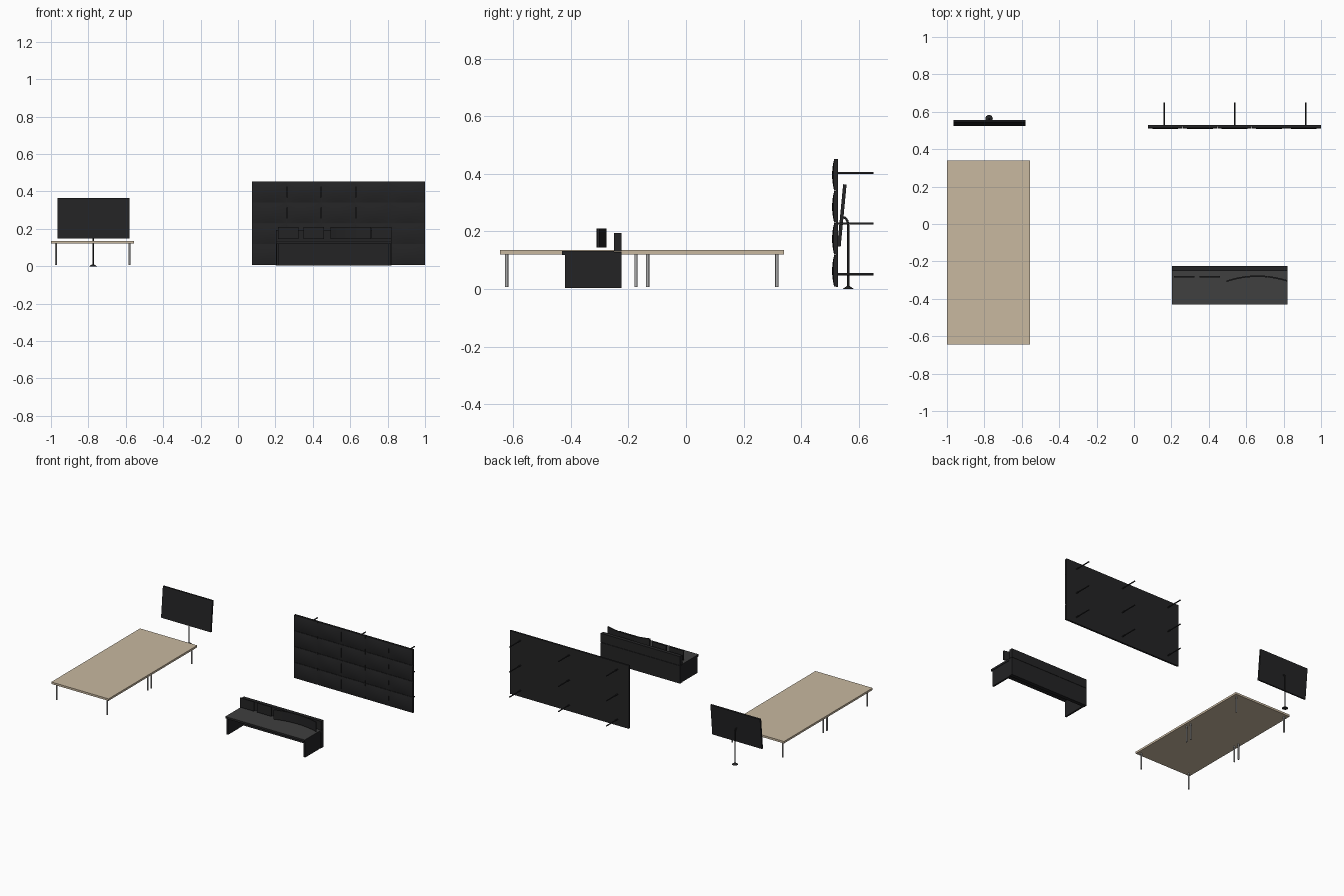
import bpy, bmesh, math
from mathutils import Vector

if "Cube" in bpy.data.objects:
    bpy.data.objects.remove(bpy.data.objects["Cube"])


def material(name, rgb):
    m = bpy.data.materials.new(name)
    m.diffuse_color = (*rgb, 1)
    m.use_nodes = True
    m.node_tree.nodes["Principled BSDF"].inputs["Base Color"].default_value = m.diffuse_color
    return m


BLACK = material("soft black", (0.017, 0.017, 0.018))
GREY = material("dark grey", (0.05, 0.05, 0.05))
WOOD = material("pale wood", (0.58, 0.48, 0.35))
STEEL = material("brushed steel", (0.40, 0.40, 0.40))


def finish(name, bm, mats, smooth=False):
    bmesh.ops.recalc_face_normals(bm, faces=bm.faces)
    me = bpy.data.meshes.new(name)
    bm.to_mesh(me)
    bm.free()
    ob = bpy.data.objects.new(name, me)
    bpy.context.collection.objects.link(ob)
    for m in mats:
        me.materials.append(m)
    if smooth:
        bpy.ops.object.select_all(action='DESELECT')
        ob.select_set(True)
        bpy.context.view_layer.objects.active = ob
        bpy.ops.object.shade_smooth_by_angle(angle=math.radians(40))
    return ob


def box(name, x, y, z, mat):
    bm = bmesh.new()
    bmesh.ops.create_cube(bm, size=1)
    for v in bm.verts:
        v.co = Vector([(a + b) / 2 + c * (b - a) for c, (a, b) in zip(v.co, (x, y, z))])
    return finish(name, bm, [mat])


def tube(name, points, radius, mat, sides=16):
    """Capped round bar swept through points lying in one y-z plane."""
    bm = bmesh.new()
    pts = [Vector(p) for p in points]
    rings = []
    for i, p in enumerate(pts):
        t = (pts[min(i + 1, len(pts) - 1)] - pts[max(i - 1, 0)]).normalized()
        u = Vector((1, 0, 0))
        w = t.cross(u)
        rings.append([bm.verts.new(p + radius * (math.cos(a) * u + math.sin(a) * w))
                      for a in (math.tau * k / sides for k in range(sides))])
    for a, b in zip(rings, rings[1:]):
        for k in range(sides):
            j = (k + 1) % sides
            bm.faces.new((a[k], a[j], b[j], b[k]))
    bm.faces.new(rings[0])
    bm.faces.new(rings[-1])
    return finish(name, bm, [mat], True)


# Long table with eight legs
box("table_top", (-1.0, -0.555), (-0.645, 0.34), (0.121, 0.135), WOOD)
for x in (-0.974, -0.581):
    for y in (-0.622, -0.174, -0.133, 0.315):
        tube("table_leg", [(x, y, 0.008), (x, y, 0.121)], 0.0055, STEEL)

# Tilted display with an inset screen
display = box("display", (-0.193, 0.193), (-0.006, 0.006), (-0.108, 0.108), BLACK)
bm = bmesh.new()
bm.from_mesh(display.data)
front = [f for f in bm.faces if f.normal.y < -0.9]
bmesh.ops.inset_region(bm, faces=front, thickness=0.005, depth=-0.001)
bm.to_mesh(display.data)
bm.free()
display.location = (-0.773, 0.541, 0.256)
display.rotation_euler.x = -math.atan2(0.02, 0.21)

# Display stand: bent pole on a round foot
tube("display_pole", [(-0.775, 0.563, 0.004), (-0.775, 0.563, 0.215), (-0.775, 0.562, 0.228),
                      (-0.775, 0.559, 0.239), (-0.775, 0.553, 0.247), (-0.775, 0.54, 0.251)],
     0.004, BLACK)
bm = bmesh.new()
bmesh.ops.create_cone(bm, cap_ends=True, segments=32, radius1=0.02, radius2=0.006, depth=0.01)
bmesh.ops.translate(bm, verts=bm.verts, vec=(-0.775, 0.563, 0.005))
finish("display_foot", bm, [BLACK], True)

# Video wall: flat back plate with a 5 x 4 grid of gently bulging modules
X0, X1, Z0, Z1 = 0.075, 1.0, 0.008, 0.452
box("wall_back_plate", (X0, X1), (0.52, 0.528), (Z0, Z1), BLACK)
cw, ch = (X1 - X0) / 5, (Z1 - Z0) / 4
for col in range(5):
    for row in range(4):
        bm = bmesh.new()
        bmesh.ops.create_grid(bm, x_segments=8, y_segments=8, size=1)
        for v in bm.verts:
            u, w = v.co.x, v.co.y
            bulge = 0.004 * (1 - u * u) * (1 - w * w) + 0.003 * (1 - w * w)
            v.co = (X0 + cw * (col + 0.5 + 0.496 * u), 0.514 - bulge,
                    Z0 + ch * (row + 0.5 + 0.492 * w))
        rim = [e for e in bm.edges if e.is_boundary]
        skirt = bmesh.ops.extrude_edge_only(bm, edges=rim)["geom"]
        for v in skirt:
            if isinstance(v, bmesh.types.BMVert):
                v.co.y = 0.521
        finish("wall_module", bm, [BLACK], True)

# Rods that hold the wall from behind
for x in (0.163, 0.538, 0.918):
    for z in (0.052, 0.228, 0.403):
        tube("wall_rod", [(x, 0.526, z), (x, 0.65, z)], 0.004, BLACK)

# Control desk: open front, full-height back in two boards, end panels
DX0, DX1 = 0.203, 0.82
box("desk_top", (DX0, DX1), (-0.43, -0.25), (0.118, 0.131), BLACK)
box("desk_surface", (DX0, DX1), (-0.43, -0.25), (0.131, 0.132), GREY)
box("desk_back_lower", (DX0, DX1), (-0.25, -0.224), (0.004, 0.129), BLACK)
box("desk_back_upper", (DX0, DX1), (-0.25, -0.224), (0.131, 0.194), BLACK)
for x in (DX0 + 0.003, DX1 - 0.015):
    box("desk_end_panel", (x, x + 0.012), (-0.42, -0.25), (0.004, 0.118), BLACK)

# Two flat desk monitors
for x in (0.214, 0.349):
    box("desk_monitor", (x, x + 0.11), (-0.285, -0.277), (0.145, 0.211), BLACK)

# Curved monitor made of three sections along one arc
CX0, CX1, N = 0.495, 0.822, 8
for s in range(3):
    bm = bmesh.new()
    a = CX0 + (CX1 - CX0) * s / 3
    rows = []
    for i in range(N + 1):
        x = a + ((CX1 - CX0) / 3 - 0.001) * i / N
        y = -0.279 - 1.0 * (x - 0.66) ** 2
        rows.append([bm.verts.new(p) for p in ((x, y - 0.004, 0.145), (x, y + 0.004, 0.145),
                                               (x, y + 0.004, 0.211), (x, y - 0.004, 0.211))])
    for p, q in zip(rows, rows[1:]):
        for k in range(4):
            j = (k + 1) % 4
            bm.faces.new((p[k], p[j], q[j], q[k]))
    bm.faces.new(rows[0])
    bm.faces.new(rows[-1])
    finish("curved_monitor_section", bm, [BLACK], True)
